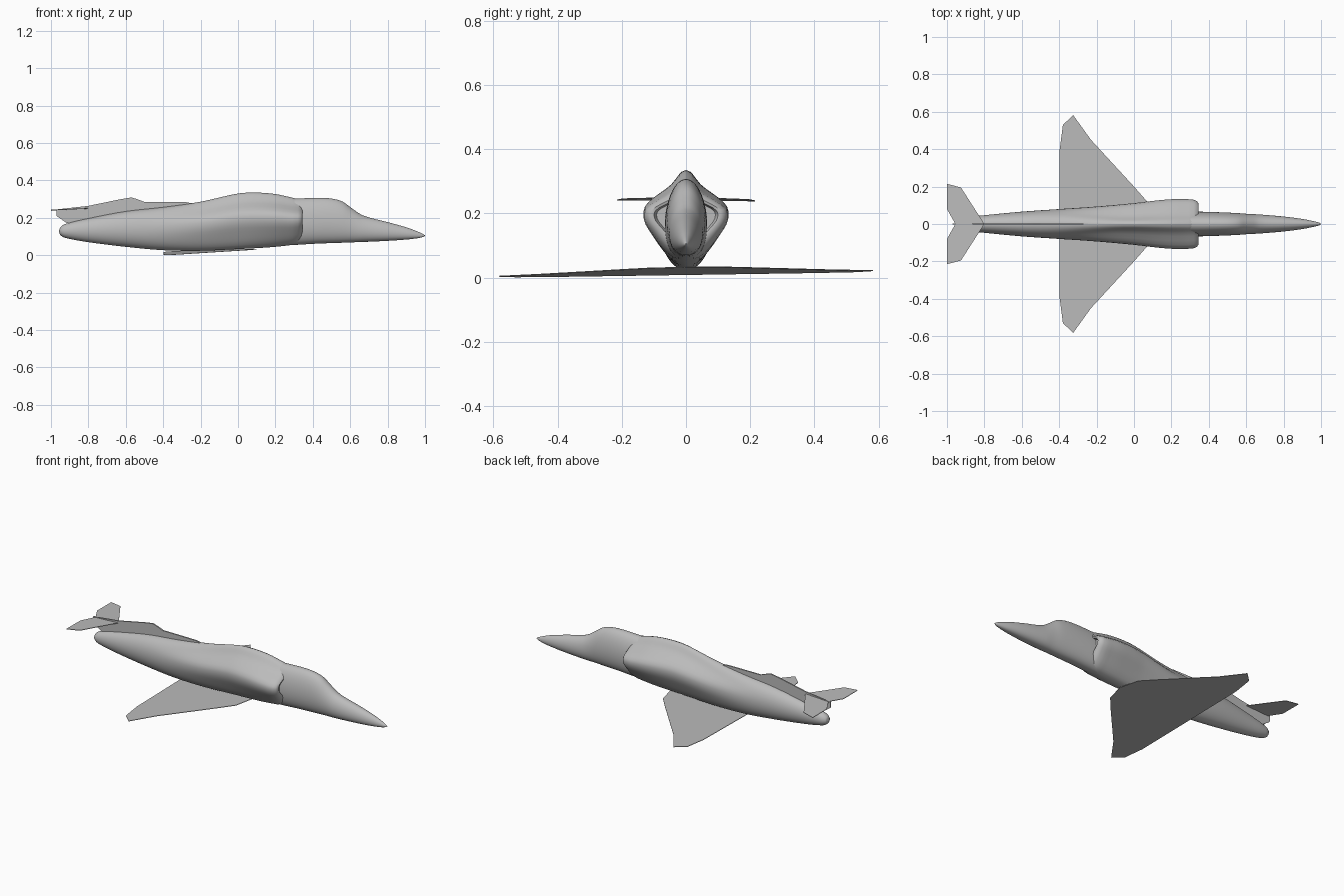
import bpy, bmesh, math

if "Cube" in bpy.data.objects:
    bpy.data.objects.remove(bpy.data.objects["Cube"], do_unlink=True)

grey = bpy.data.materials.new("airframe grey")
grey.use_nodes = True
grey.diffuse_color = (0.5, 0.5, 0.5, 1)
grey.node_tree.nodes["Principled BSDF"].inputs["Base Color"].default_value = (0.5, 0.5, 0.5, 1)


def finish(name, bm, smooth=True):
    bmesh.ops.recalc_face_normals(bm, faces=bm.faces)
    mesh = bpy.data.meshes.new(name)
    bm.to_mesh(mesh)
    bm.free()
    mesh.materials.append(grey)
    ob = bpy.data.objects.new(name, mesh)
    bpy.context.collection.objects.link(ob)
    if smooth:
        bpy.ops.object.select_all(action='DESELECT')
        ob.select_set(True)
        bpy.context.view_layer.objects.active = ob
        bpy.ops.object.shade_smooth_by_angle(angle=math.radians(50))
    return ob


def refine(rows, steps=4):
    """Smooth in-between stations, Catmull-Rom style."""
    out = []
    for i in range(len(rows) - 1):
        a, b = rows[max(i - 1, 0)], rows[i]
        c, d = rows[i + 1], rows[min(i + 2, len(rows) - 1)]
        for k in range(steps):
            t = k / steps
            row = []
            for p, q, r, s in zip(a, b, c, d):
                # non-uniform tangents keep uneven spacing free of ripples
                m1 = (r - p) / max(c[0] - a[0], 1e-6) * (c[0] - b[0])
                m2 = (s - q) / max(d[0] - b[0], 1e-6) * (c[0] - b[0])
                row.append((2*t**3 - 3*t**2 + 1)*q + (t**3 - 2*t**2 + t)*m1
                           + (3*t**2 - 2*t**3)*r + (t**3 - t**2)*m2)
            out.append(row)
    return out + [rows[-1]]


def lookup(curve, t):
    for (t0, v0), (t1, v1) in zip(curve, curve[1:]):
        if t <= t1:
            return v0 + (v1 - v0) * (t - t0) / (t1 - t0)
    return 0


def loft(name, rows, width_at, n=24):
    """Loft mirrored sections; each row is x, bottom, top, half width."""
    bm = bmesh.new()
    rings = []
    for x, zb, zt, hw in rows:
        half = []
        for k in range(n + 1):
            t = (1 - math.cos(math.pi * k / n)) / 2
            half.append((hw * width_at(x, t), zb + (zt - zb) * t))
        loop = half + [(-y, z) for y, z in half[-2:0:-1]]
        rings.append([bm.verts.new((x, y, z)) for y, z in loop])
    for a, b in zip(rings, rings[1:]):
        for k in range(len(a)):
            j = (k + 1) % len(a)
            bm.faces.new((a[k], a[j], b[j], b[k]))
    bm.faces.new(rings[0])
    bm.faces.new(rings[-1])
    return finish(name, bm)


def sheet(name, points, thick, axis):
    """Thin plate: extrude an outline along one axis."""
    bm = bmesh.new()
    f = bm.faces.new([bm.verts.new(p) for p in points])
    ext = bmesh.ops.extrude_face_region(bm, geom=[f])["geom"]
    move = [0, 0, 0]
    move[axis] = thick
    bmesh.ops.translate(bm, vec=move, verts=[v for v in ext if isinstance(v, bmesh.types.BMVert)])
    return finish(name, bm, smooth=False)


# Main hull: oval at the tail, swelling into two shouldered intake lobes
LOBED = [(0, 0), (.01, .17), (.05, .37), (.15, .56), (.28, .75), (.42, .94), (.5, .99),
         (.55, 1), (.6, .99), (.66, .93), (.75, .68), (.82, .43), (.88, .3), (.95, .19),
         (.985, .1), (1, 0)]


def oval(t):
    return 2 * math.sqrt(max(t * (1 - t), 0))


def hull_width(x, t):
    w = min(max((x + .55) / .55, 0), 1)
    w = w * w * (3 - 2 * w)
    soft = sum(lookup(LOBED, min(max(t + d, 0), 1)) for d in (-.03, 0, .03)) / 3
    if t < .04 or t > .96:
        soft = lookup(LOBED, t)
    return (1 - w) * oval(t) + w * soft


hull = refine([(-.957, .125, .13, .003), (-.95, .108, .15, .02), (-.92, .092, .168, .033),
               (-.8, .07, .197, .047), (-.6, .045, .235, .066), (-.4, .027, .257, .08),
               (-.2, .024, .286, .094), (0, .033, .33, .112), (.1, .038, .335, .124),
               (.2, .045, .327, .133), (.29, .055, .308, .133)])
# rounded intake lips, then a shallow recess
hull += [(.32, .065, .3, .13), (.337, .08, .29, .123), (.345, .1, .275, .11),
         (.343, .11, .265, .1), (.325, .115, .26, .092)]
loft("hull", hull, hull_width)

# Forward fuselage with blended canopy and pointed nose
loft("nose_and_canopy",
     refine([(.05, .045, .29, .05), (.2, .05, .3, .062), (.32, .056, .303, .066),
             (.42, .062, .307, .064), (.5, .065, .303, .061), (.56, .067, .286, .058),
             (.61, .069, .25, .054), (.67, .071, .212, .051), (.8, .077, .177, .04),
             (.9, .084, .149, .027), (.96, .091, .127, .015), (.99, .098, .113, .007),
             (1, .104, .106, .001)]),
     lambda x, t: oval(t ** .85))

# Wing: thin, slightly tilted delta under the hull
edge = [(.1, 0), (.07, .12), (0, .2), (-.23, .45), (-.325, .582), (-.38, .53), (-.397, .4)]
outline = edge + [(x, -y) for x, y in edge[:0:-1]]
sheet("wing", [(x, y, .0085 + .015 * y + .046 * (x + .39)) for x, y in outline], .003, 2)

# Tailplane: swept, almost flat
edge = [(-.8, 0), (-.925, .195), (-1, .215), (-1, .08), (-.955, 0)]
outline = edge + [(x, -y) for x, y in edge[3:0:-1]]
sheet("tailplane", [(x, y, .239 - .006 * y + .05 * (x + 1)) for x, y in outline], .003, 2)

# Dorsal fin carrying the tailplane, with a raised root
fin = [(-.15, .26), (-.28, .284), (-.5, .285), (-.54, .3), (-.57, .309), (-.63, .299), (-.8, .264),
       (-.97, .245), (-.97, .21), (-.92, .175), (-.85, .15), (-.5, .2)]
sheet("tail_fin", [(x, -.004, z) for x, z in fin], .008, 1)
